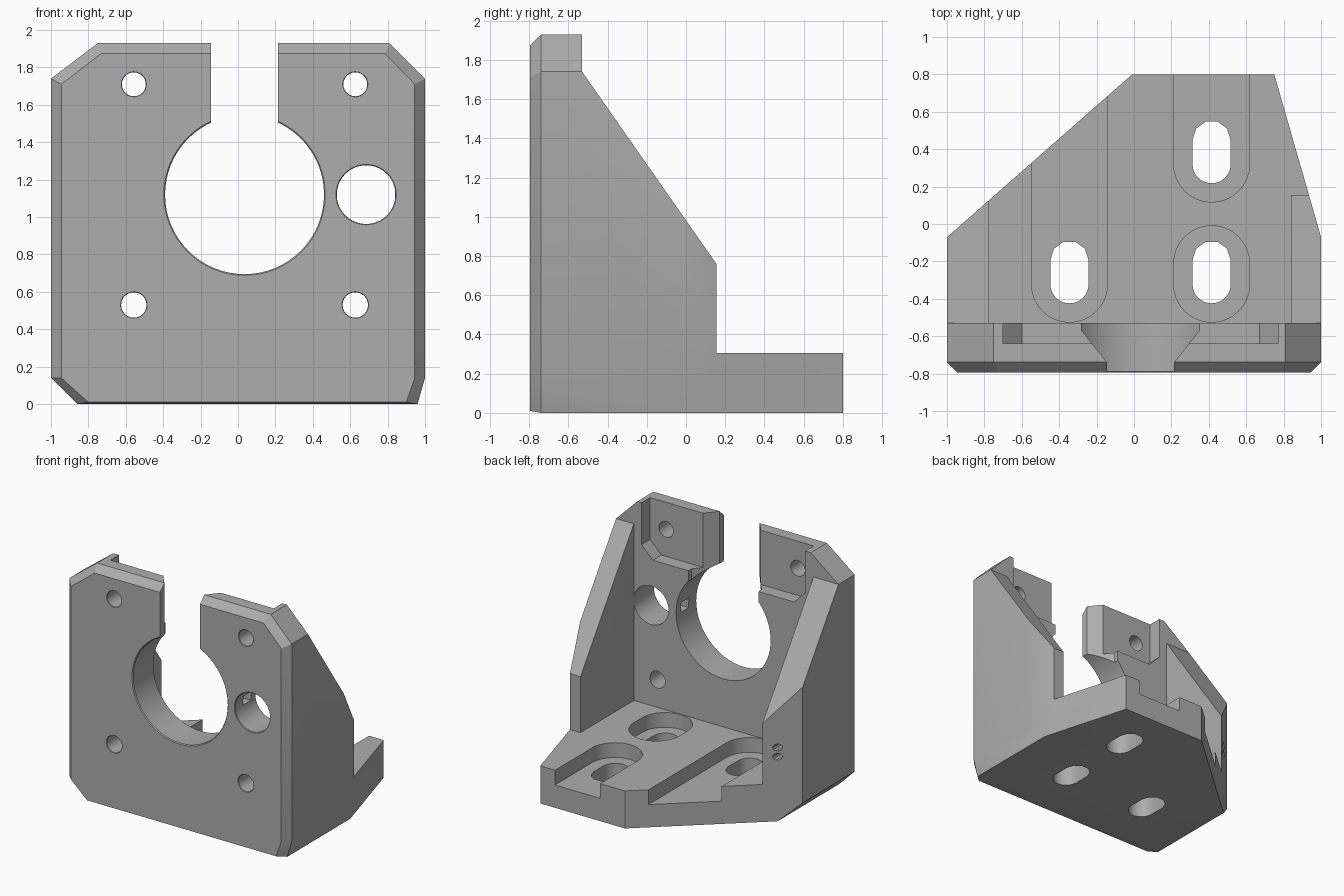
import bpy, bmesh
from math import cos, sin, pi, radians
from mathutils import Matrix

cube = bpy.data.objects.get("Cube")
if cube:
    bpy.data.objects.remove(cube, do_unlink=True)

grey = bpy.data.materials.new("plain grey")
grey.use_nodes = True
colour = (0.42, 0.42, 0.42, 1)
grey.diffuse_color = colour
grey.node_tree.nodes["Principled BSDF"].inputs["Base Color"].default_value = colour


def loft(name, rings):
    """Solid skinned through rings of equal point count, capped at both ends."""
    bm = bmesh.new()
    loops = [[bm.verts.new(p) for p in ring] for ring in rings]
    n = len(loops[0])
    for a, b in zip(loops, loops[1:]):
        for i in range(n):
            j = (i + 1) % n
            bm.faces.new((a[i], a[j], b[j], b[i]))
    bm.faces.new(loops[0])
    bm.faces.new(loops[-1])
    bmesh.ops.recalc_face_normals(bm, faces=bm.faces)
    mesh = bpy.data.meshes.new(name)
    bm.to_mesh(mesh)
    bm.free()
    obj = bpy.data.objects.new(name, mesh)
    bpy.context.collection.objects.link(obj)
    mesh.materials.append(grey)
    return obj


def prism(name, points, axis, lo, hi):
    """Extrude a 2D profile along x, y or z."""
    place = {"x": lambda a, b, t: (t, a, b),
             "y": lambda a, b, t: (a, t, b),
             "z": lambda a, b, t: (a, b, t)}[axis]
    return loft(name, [[place(a, b, t) for a, b in points] for t in (lo, hi)])


def box(name, x, y, z):
    return prism(name, [(x[0], y[0]), (x[1], y[0]), (x[1], y[1]), (x[0], y[1])], "z", *z)


def circle(x, z, r, y, n):
    return [(x + r * cos(2 * pi * i / n), y, z + r * sin(2 * pi * i / n)) for i in range(n)]


def bore(name, x, z, r, rim=0.0, n=32):
    """Round cutter through the front plate with a small front rim chamfer."""
    return loft(name, [circle(x, z, r + 2 * rim, FRONT - rim, n),
                       circle(x, z, r, FRONT + rim + 0.001, n),
                       circle(x, z, r, BACK + 0.15, n)])


def obround(x, y0, y1, r, far_steps=16):
    """Elongated slot outline; y0 and y1 are the arc centres."""
    near = [(x + r * cos(pi + pi * i / 16), y0 + r * sin(pi + pi * i / 16)) for i in range(17)]
    far = [(x + r * cos(pi * i / far_steps), y1 + r * sin(pi * i / far_steps))
           for i in range(far_steps + 1)]
    return near + far


def apply_boolean(target, tool, operation="DIFFERENCE"):
    mod = target.modifiers.new("cut", "BOOLEAN")
    mod.operation, mod.solver, mod.object = operation, "EXACT", tool
    bpy.context.view_layer.objects.active = target
    bpy.ops.object.modifier_apply(modifier=mod.name)
    bpy.data.objects.remove(tool, do_unlink=True)


FRONT, BACK, FLOOR = -0.795, -0.53, 0.305
MX, MZ = 0.035, 1.12          # motor axis

# Body: bevelled front outline carried to the rear
outline = [(-1, 0.14), (-0.86, 0), (0.96, 0), (1, 0.14),
           (1, 1.74), (0.81, 1.93), (-0.75, 1.93), (-1, 1.74)]
inset = [(-0.945, 0.14), (-0.8, 0.01), (0.9, 0.01), (0.945, 0.14),
         (0.945, 1.71), (0.785, 1.875), (-0.73, 1.875), (-0.945, 1.71)]
bracket = loft("motor_bracket", [[(x, y, z) for x, z in ring] for ring, y in
                                 ((inset, FRONT), (outline, -0.738), (outline, 0.9))])

# Footprint and side profile trim the body
footprint = [(-1.2, -1), (1.1, -1), (1.1, -0.418), (0.75, 0.8), (-0.01, 0.8), (-1.2, -0.246)]
apply_boolean(bracket, prism("footprint", footprint, "z", -0.1, 2.1), "INTERSECT")
side = [(-1, -0.1), (-1, 2.1), (BACK, 2.1), (BACK, 1.74), (0.155, 0.76),
        (0.155, FLOOR), (0.9, FLOOR), (0.9, -0.1)]
apply_boolean(bracket, prism("side_profile", side, "x", -1.3, 1.3), "INTERSECT")

# Space between the side walls, and the motor seat behind the plate
apply_boolean(bracket, box("cavity", (-0.775, 0.84), (BACK, 1), (FLOOR, 2.2)))
seat = [(-0.7, 2.2), (-0.7, 1.59), (-0.6, 1.49), (0.67, 1.49), (0.77, 1.59), (0.77, 2.2)]
apply_boolean(bracket, prism("motor_seat", seat, "y", -0.64, -0.4))

# Central opening, top gap flaring towards the rear, side bore
apply_boolean(bracket, bore("centre_bore", MX, MZ, 0.425, 0.006, 64))
gap = [(MX + s * w, y) for s, w, y in
       ((-1, 0.18, -1), (1, 0.18, -1), (1, 0.18, -0.738), (1, 0.315, -0.57), (1, 0.315, -0.45),
        (-1, 0.315, -0.45), (-1, 0.315, -0.57), (-1, 0.18, -0.738))]
apply_boolean(bracket, prism("top_gap", gap, "z", MZ + 0.1, 2.2))
apply_boolean(bracket, bore("side_bore", 0.685, MZ, 0.157, 0.004, 40))
apply_boolean(bracket, box("bore_link", (0.35, 0.6), (-0.69, -0.59), (1.1, 1.18)))

# Four motor screw holes
for sx in (-1, 1):
    for sz, r in ((-1, 0.068), (1, 0.064)):
        apply_boolean(bracket, bore("screw_hole", MX + sx * 0.592, MZ + sz * 0.59, r, 0.003, 24))

# Base slots with wider screw-head channels above
for x, y, channel_end in ((0.415, 0.32, 1.2), (0.415, -0.322, -0.212), (-0.345, -0.322, 1.2)):
    apply_boolean(bracket, prism("channel", obround(x, y, channel_end, 0.203), "z", 0.185, 0.6))
    apply_boolean(bracket, prism("slot", obround(x, y, y + 0.13, 0.102, 5), "z", -0.1, 0.4))

# Two pin holes in the angled end of the thick wall
for z in (0.525, 0.6):
    apply_boolean(bracket, loft("pin_hole", [circle(-0.86, z, 0.028, y, 10) for y in (-0.15, 0.3)]))

# Sharp edges stay crisp, bores are smooth
bpy.ops.object.select_all(action="DESELECT")
bracket.select_set(True)
bpy.context.view_layer.objects.active = bracket
bpy.ops.object.shade_smooth_by_angle(angle=radians(25))
